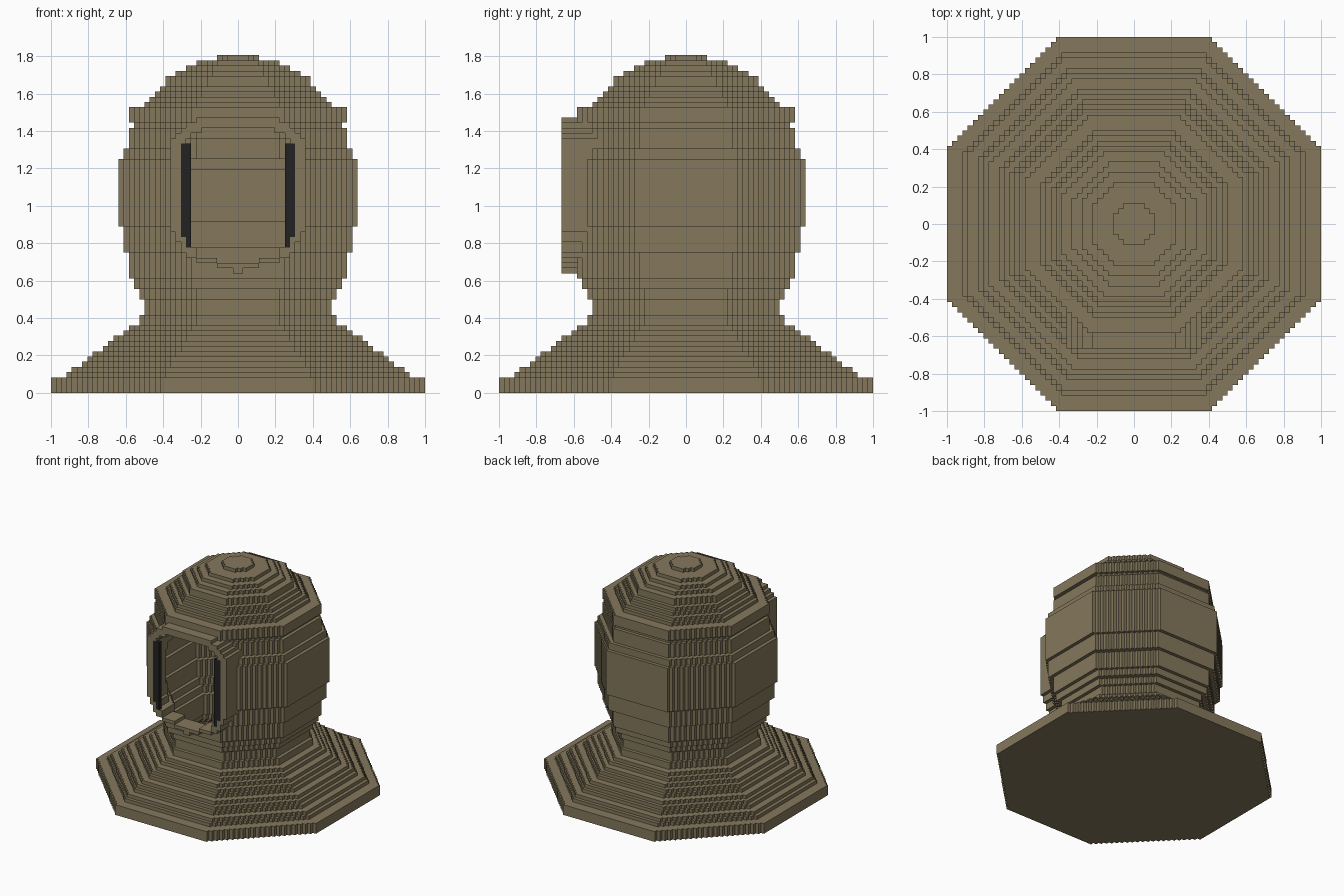
import bpy

cube = bpy.data.objects.get("Cube")
if cube:
    bpy.data.objects.remove(cube, do_unlink=True)

CELL = 1 / 36      # edge length of one block
HALF = 36          # half of the grid, in blocks


def material(name, rgb):
    mat = bpy.data.materials.new(name)
    mat.use_nodes = True
    mat.diffuse_color = (*rgb, 1)
    bsdf = mat.node_tree.nodes["Principled BSDF"]
    bsdf.inputs["Base Color"].default_value = (*rgb, 1)
    bsdf.inputs["Roughness"].default_value = 0.8
    return mat


bronze = material("dull bronze", (0.232, 0.188, 0.108))
black = material("soft black", (0.016, 0.016, 0.016))


def expand(runs):
    """Turn (size, layer count) runs into one size per layer."""
    return [size for size, count in runs for _ in range(count)]


def octagon(radius):
    """Blocks of one layer inside a regular octagon."""
    cells = set()
    for i in range(-radius, radius):
        for j in range(-radius, radius):
            if abs(i + 0.5) + abs(j + 0.5) <= radius * 2 ** 0.5:
                cells.add((i, j))
    return cells


# Outer radius per layer: base plate, sloping shoulders, neck, head, brow, dome
shoulders = [round(33 - 1.32 * step) for step in range(10)]
radii = (expand([(36, 3)]) + shoulders
         + expand([(19, 2), (18, 3), (19, 2), (20, 2), (21, 5), (22, 5),
                   (23, 13), (22, 2), (21, 4), (20, 1), (21, 3)])
         + [18, 17, 16, 15, 14, 14, 12, 10, 8, 4])

# Half width per layer of the window collar and of the hole through it
COLLAR_BASE, HOLE_BASE = 23, 25
collar_widths = expand([(1, 1), (4, 1), (8, 1), (10, 1), (11, 2), (12, 2),
                        (13, 18), (12, 1), (11, 1), (10, 1), (8, 1)])
hole_widths = expand([(4, 1), (8, 2), (10, 2), (11, 18), (10, 1), (9, 1), (7, 1)])

# Hollow shell
shell = {(i, j, k) for k, r in enumerate(radii) for i, j in octagon(r)}
cavity = set()
for k in range(3, len(radii) - 3):
    inner = min(radii[k - 1:k + 3]) - 2
    cavity |= {(i, j, k) for i, j in octagon(inner)}


def window_block(widths, base, front, back):
    return {(i, j, base + n) for n, w in enumerate(widths)
            for i in range(-w, w) for j in range(front, back)}


collar = window_block(collar_widths, COLLAR_BASE, -24, -16) - shell
hole = window_block(hole_widths, HOLE_BASE, -24, -10)
shell -= cavity | hole
collar -= hole

# Dark strips lining both sides of the window
strips = {}
for side, name in ((1, "left"), (-1, "right")):
    cells = {(10, -24, k) for k in range(30, 48)} | {(9, -24, k) for k in range(28, 48)}
    strips[name] = cells if side == 1 else {(-1 - i, j, k) for i, j, k in cells}

solid = shell | collar | strips["left"] | strips["right"]


def build(name, cells, mat):
    """Make an object from the exposed block sides."""
    verts, faces = {}, []
    for cell in cells:
        for axis in range(3):
            for step in (0, 1):
                near = list(cell)
                near[axis] += 2 * step - 1
                if tuple(near) in solid:
                    continue
                u, v = (axis + 1) % 3, (axis + 2) % 3
                quad = []
                for du, dv in ((0, 0), (1, 0), (1, 1), (0, 1)):
                    p = list(cell)
                    p[axis] += step
                    p[u] += du
                    p[v] += dv
                    quad.append(verts.setdefault(tuple(p), len(verts)))
                faces.append(quad if step else quad[::-1])
    mesh = bpy.data.meshes.new(name)
    mesh.from_pydata([[c * CELL for c in p] for p in verts], [], faces)
    mesh.materials.append(mat)
    obj = bpy.data.objects.new(name, mesh)
    bpy.context.collection.objects.link(obj)


build("helmet_shell", shell, bronze)
build("window_collar", collar, bronze)
for side, cells in strips.items():
    build(side + "_window_strip", cells, black)
